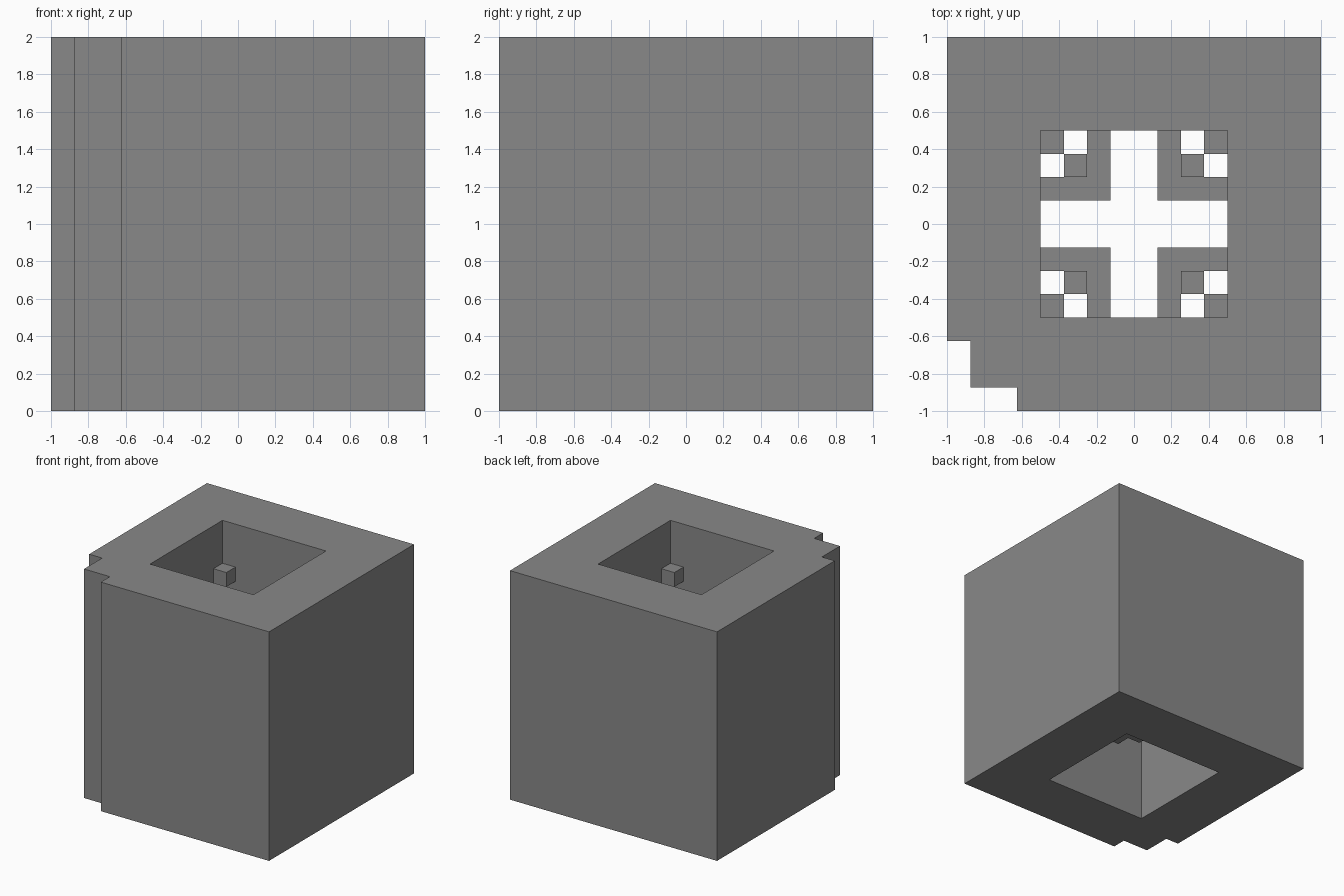
import bpy
import bmesh

cube = bpy.data.objects.get("Cube")
if cube:
    bpy.data.objects.remove(cube)

U = 0.125  # one block of the 16-block grid

stone = bpy.data.materials.new("stone_grey")
stone.use_nodes = True
GREY = (0.25, 0.25, 0.25, 1)
stone.diffuse_color = GREY
stone.node_tree.nodes["Principled BSDF"].inputs["Base Color"].default_value = GREY


def prism(name, outline, z0, z1, hole=None):
    """Upright prism from a grid outline, with an optional shaft through it."""
    bm = bmesh.new()
    edges = []
    for loop in filter(None, (outline, hole)):
        vs = [bm.verts.new((x * U, y * U, z0 * U)) for x, y in loop]
        edges += [bm.edges.new((a, b)) for a, b in zip(vs, vs[1:] + vs[:1])]
    bmesh.ops.triangle_fill(bm, edges=edges, use_beauty=True)
    bmesh.ops.dissolve_limit(bm, angle_limit=0.01, verts=bm.verts[:], edges=bm.edges[:])
    base = bm.faces[:]
    new = bmesh.ops.extrude_face_region(bm, geom=base, use_keep_orig=True)["geom"]
    tops = [v for v in new if isinstance(v, bmesh.types.BMVert)]
    bmesh.ops.translate(bm, verts=tops, vec=(0, 0, (z1 - z0) * U))
    bmesh.ops.recalc_face_normals(bm, faces=bm.faces[:])
    mesh = bpy.data.meshes.new(name)
    bm.to_mesh(mesh)
    bm.free()
    mesh.materials.append(stone)
    obj = bpy.data.objects.new(name, mesh)
    bpy.context.collection.objects.link(obj)
    return obj


def square(a, b):
    return [(a, a), (b, a), (b, b), (a, b)]


# Outer block with a stepped front corner and a square shaft
body = [(8, -8), (8, 8), (-8, 8), (-8, -5), (-7, -5), (-7, -7), (-5, -7), (-5, -8)]
prism("outer_block", body, 0, 16, square(-4, 4))

# Matching pieces in the four corners of the shaft
angle = [(1, 1), (4, 1), (4, 2), (2, 2), (2, 4), (1, 4)]
for sx, x_name in ((1, "left"), (-1, "right")):
    for sy, y_name in ((1, "back"), (-1, "front")):
        tag = f"{y_name}_{x_name}"
        for name, outline, z0, z1 in (
            ("angle_wall", angle, 5, 11),
            ("inner_post", square(2, 3), 5, 12),
            ("corner_stud", square(3, 4), 12, 13),
        ):
            prism(f"{name}_{tag}", [(x * sx, y * sy) for x, y in outline], z0, z1)
